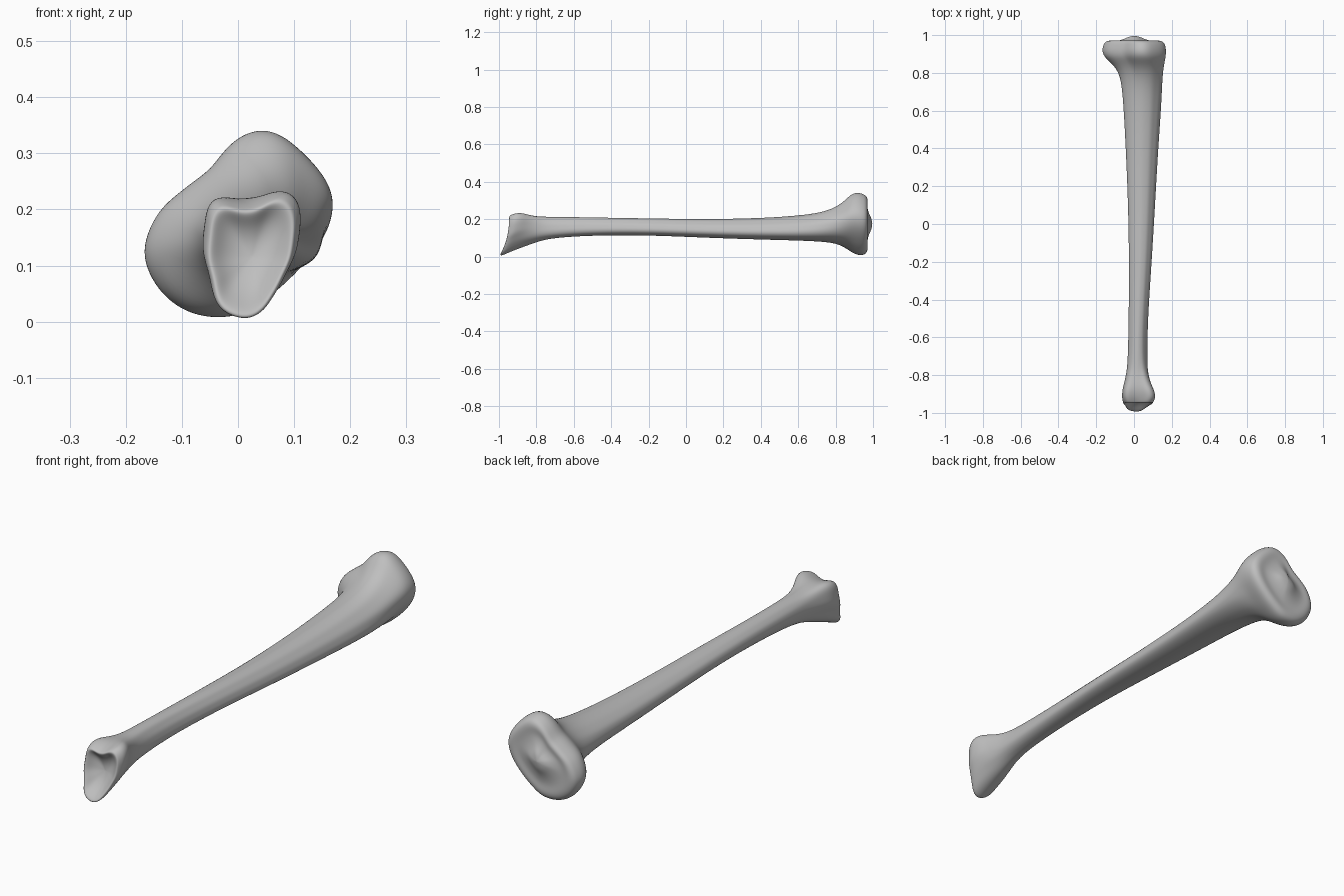
import bpy, bmesh, math

SIDES = 40

if "Cube" in bpy.data.objects:
    bpy.data.objects.remove(bpy.data.objects["Cube"], do_unlink=True)

# Bone material
bone_grey = bpy.data.materials.new("bone_grey")
bone_grey.use_nodes = True
colour = (0.52, 0.52, 0.52, 1.0)
bone_grey.diffuse_color = colour
bone_grey.node_tree.nodes["Principled BSDF"].inputs["Base Color"].default_value = colour


def polar_outline(points):
    """Turn an outline into unit-box radii at evenly spaced angles."""
    xs, zs = zip(*points)
    cx, cz = (min(xs) + max(xs)) / 2, (min(zs) + max(zs)) / 2
    hx, hz = (max(xs) - min(xs)) / 2, (max(zs) - min(zs)) / 2
    unit = [((x - cx) / hx, (z - cz) / hz) for x, z in points]
    radii = []
    for i in range(SIDES):
        angle = math.tau * i / SIDES
        dx, dz = math.cos(angle), math.sin(angle)
        best = 0
        for (ax, az), (bx, bz) in zip(unit, unit[1:] + unit[:1]):
            ex, ez = bx - ax, bz - az
            det = ex * dz - ez * dx
            if abs(det) < 1e-9:
                continue
            along = (az * dx - ax * dz) / det
            reach = (ax + along * ex) * dx + (az + along * ez) * dz
            if -1e-6 <= along <= 1 + 1e-6:
                best = max(best, reach)
        radii.append(best)
    # Round the corners between outline points
    return [(radii[i - 1] + 2 * radii[i] + radii[(i + 1) % SIDES]) / 4
            for i in range(SIDES)]


# Cross-section outlines: rounded triangular shaft, ankle end, knee end
shaft = polar_outline([(1, -.3), (.85, .3), (.45, .85), (0, 1), (-.5, .85), (-.9, .45),
                       (-1, 0), (-.85, -.5), (-.5, -.87), (0, -1), (.55, -.9), (.9, -.65)])
ankle = polar_outline([(.12, .2), (.105, .23), (.08, .24), (.055, .22), (.02, .21),
                       (-.02, .215), (-.045, .23), (-.056, .2), (-.065, .12), (-.05, .07),
                       (-.045, .03), (-.02, .01), (.02, 0), (.05, .015), (.08, .06),
                       (.11, .12)])
knee = polar_outline([(.17, .22), (.14, .27), (.09, .32), (.045, .348), (-.01, .325),
                      (-.05, .27), (-.09, .24), (-.145, .195), (-.175, .12), (-.14, .05),
                      (-.08, .01), (0, .01), (.07, .06), (.12, .11), (.155, .16)])

# Stations along the bone: y, min x, max x, min z, max z, share of end outline
STATIONS = [
    (-.935, -.06, .108, 0, .23, 1), (-.915, -.065, .117, .015, .238, 1),
    (-.88, -.064, .112, .04, .242, .9), (-.84, -.053, .094, .06, .233, .6),
    (-.78, -.039, .077, .083, .218, .3), (-.7, -.033, .071, .1, .214, 0),
    (-.5, -.029, .074, .113, .21, 0), (-.2, -.027, .095, .114, .205, 0),
    (.1, -.032, .113, .1, .2, 0), (.4, -.045, .13, .09, .206, 0),
    (.6, -.056, .145, .085, .22, 0), (.72, -.068, .154, .079, .238, .2),
    (.8, -.085, .161, .07, .268, .45), (.85, -.125, .168, .048, .307, .75),
    (.885, -.167, .175, .022, .345, .95), (.92, -.177, .176, .008, .352, 1),
    (.947, -.17, .172, .008, .343, 1),
]

# End faces: ring scale and push along y, hollow at the ankle, ridged at the knee
ANKLE_FACE = [(.93, -.012), (.82, -.008), (.6, .01), (.3, .022), (.02, .025)]
KNEE_FACE = [(.94, .018), (.8, .026), (.6, .02), (.35, .03), (.2, .044), (.02, .049)]


def ring(station, scale=1.0, push=0.0):
    """Points of one cross-section, shrunk towards its centre for end faces."""
    y, x0, x1, z0, z1, share = station
    end = ankle if y < 0 else knee
    coords = []
    for i in range(SIDES):
        angle = math.tau * i / SIDES
        radius = scale * (shaft[i] * (1 - share) + end[i] * share)
        x = (x0 + x1) / 2 + radius * math.cos(angle) * (x1 - x0) / 2
        z = (z0 + z1) / 2 + radius * math.sin(angle) * (z1 - z0) / 2
        lean = 0.0
        if y < -.86:
            # The lower lip of the ankle reaches further forward
            drop = max(0.0, (z1 - z) / (z1 - z0))
            lean = -.055 * drop ** 2.5 * min(1.0, (-.86 - y) / .07)
        coords.append((x, y + push + lean, z))
    return coords


rings = [ring(STATIONS[0], s, p) for s, p in reversed(ANKLE_FACE)]
rings += [ring(station) for station in STATIONS]
rings += [ring(STATIONS[-1], s, p) for s, p in KNEE_FACE]

# Skin the rings into one closed bone
bm = bmesh.new()
loops = [[bm.verts.new(co) for co in coords] for coords in rings]
for near, far in zip(loops, loops[1:]):
    for i in range(SIDES):
        j = (i + 1) % SIDES
        bm.faces.new((near[i], near[j], far[j], far[i]))
bm.faces.new(loops[0])
bm.faces.new(loops[-1])
bmesh.ops.recalc_face_normals(bm, faces=bm.faces)
for face in bm.faces:
    face.smooth = True

mesh = bpy.data.meshes.new("shin_bone")
bm.to_mesh(mesh)
bm.free()
mesh.materials.append(bone_grey)
shin_bone = bpy.data.objects.new("shin_bone", mesh)
bpy.context.collection.objects.link(shin_bone)

# Smooth the organic surface
subsurf = shin_bone.modifiers.new("soft_surface", 'SUBSURF')
subsurf.levels = subsurf.render_levels = 2
